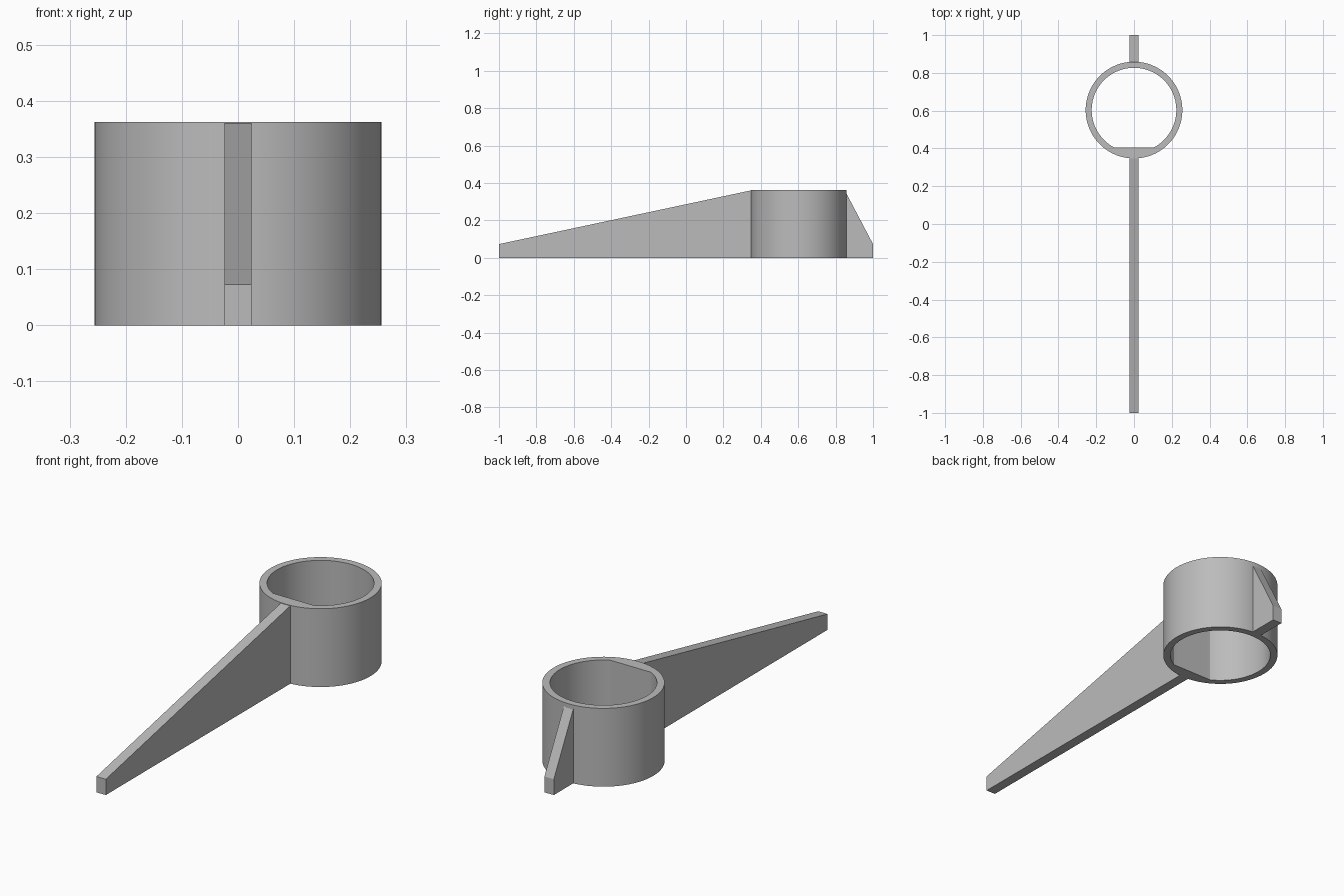
import bpy
import bmesh
from math import cos, sin, pi, radians

cube = bpy.data.objects.get("Cube")
if cube:
    bpy.data.objects.remove(cube, do_unlink=True)

# Single grey material
GREY = (0.5, 0.5, 0.5, 1.0)
grey = bpy.data.materials.new("plain grey")
grey.use_nodes = True
grey.diffuse_color = GREY
grey.node_tree.nodes["Principled BSDF"].inputs["Base Color"].default_value = GREY

HEIGHT = 0.362
CENTRE_Y = 0.603
OUTER, INNER = 0.256, 0.224
FLAT = -0.198          # flat inside the bore, relative to the centre
HALF_WIDTH = 0.024     # half thickness of the arm and fin
SEGMENTS = 128


def make_object(name, bm):
    bmesh.ops.recalc_face_normals(bm, faces=bm.faces)
    mesh = bpy.data.meshes.new(name)
    bm.to_mesh(mesh)
    bm.free()
    mesh.materials.append(grey)
    obj = bpy.data.objects.new(name, mesh)
    bpy.context.collection.objects.link(obj)
    return obj


def make_plate(name, profile):
    """Extrude a side profile of (y, z) points across the width."""
    bm = bmesh.new()
    face = bm.faces.new([bm.verts.new((-HALF_WIDTH, y, z)) for y, z in profile])
    new = bmesh.ops.extrude_face_region(bm, geom=[face])["geom"]
    verts = [v for v in new if isinstance(v, bmesh.types.BMVert)]
    bmesh.ops.translate(bm, verts=verts, vec=(2 * HALF_WIDTH, 0, 0))
    return make_object(name, bm)


# Collar: round outside, bore with one flat side
bm = bmesh.new()
loops = []
for radius, limit, z in ((OUTER, -1, 0), (OUTER, -1, HEIGHT),
                         (INNER, FLAT, HEIGHT), (INNER, FLAT, 0)):
    angles = [2 * pi * i / SEGMENTS for i in range(SEGMENTS)]
    loops.append([bm.verts.new((radius * cos(a),
                                CENTRE_Y + max(radius * sin(a), limit), z))
                  for a in angles])
for k, loop in enumerate(loops):
    following = loops[(k + 1) % len(loops)]
    for i in range(SEGMENTS):
        j = (i + 1) % SEGMENTS
        bm.faces.new((loop[i], loop[j], following[j], following[i]))
collar = make_object("collar", bm)
bpy.context.view_layer.objects.active = collar
collar.select_set(True)
bpy.ops.object.shade_smooth_by_angle(angle=radians(20))

# Long tapered arm, ending inside the collar wall
make_plate("pointer_arm", [(-1, 0), (0.38, 0), (0.38, 0.36), (0.347, 0.36), (-1, 0.073)])

# Short steep fin behind the collar
make_plate("rear_fin", [(0.84, 0), (1, 0), (1, 0.073), (0.857, 0.345), (0.84, 0.345)])
